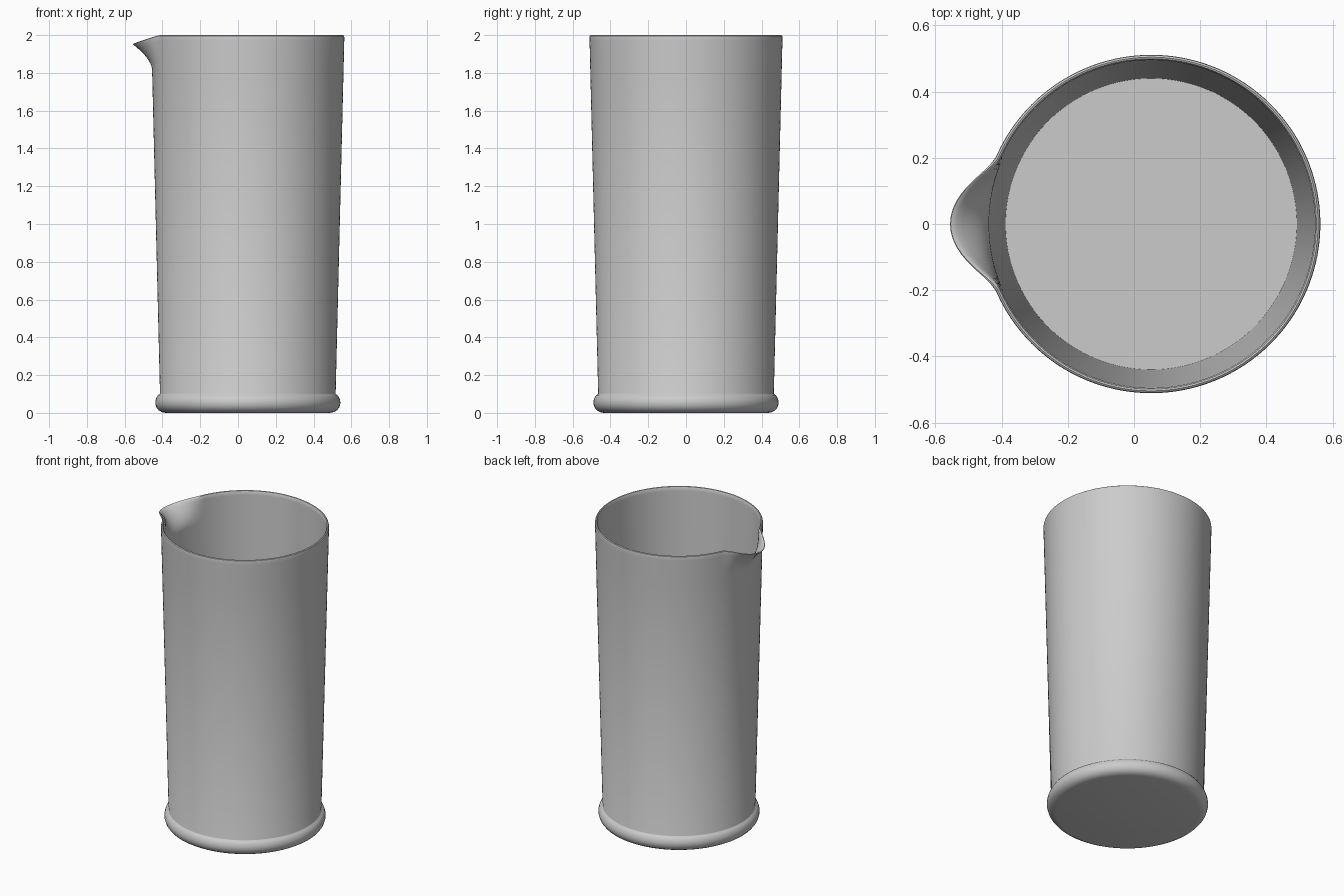
import bpy, bmesh, math

if "Cube" in bpy.data.objects:
    bpy.data.objects.remove(bpy.data.objects["Cube"])

SEGMENTS = 160
CENTRE_X = 0.052
SPOUT_BASE, TOP = 1.82, 2.0
SPOUT_HALF_ANGLE = math.radians(23.5)


def wall_rings(r_low, z_low, r_high, z_high, steps=9):
    """Straight tapering wall, with extra rings where the spout bends."""
    zs = [z_low] + [SPOUT_BASE + (z_high - SPOUT_BASE) * i / steps for i in range(steps + 1)]
    return [(r_low + (r_high - r_low) * (z - z_low) / (z_high - z_low), z) for z in zs]


def spout(angle, r, z):
    """Push the rim outward and slightly down around the -x direction."""
    off = abs(angle - math.pi)
    if z <= SPOUT_BASE or off >= SPOUT_HALF_ANGLE:
        return r, z
    w = (0.5 + 0.5 * math.cos(math.pi * off / SPOUT_HALF_ANGLE)) ** 0.8
    t = (z - SPOUT_BASE) / (TOP - SPOUT_BASE)
    return r + 0.102 * w * t ** 1.7, z - 0.045 * w * t


# Profile from underside centre, over the foot, wall and rim, to inner floor
foot = [(0.435, 0), (0.455, 0.004), (0.472, 0.014), (0.484, 0.029), (0.49, 0.048),
        (0.489, 0.066), (0.483, 0.083), (0.475, 0.094), (0.466, 0.1)]
outer = wall_rings(0.465, 0.102, 0.511, 1.988)
rim = [(0.5095, 1.996), (0.504, 2.0), (0.499, 1.998)]
inner = wall_rings(0.44, 0.08, 0.495, 1.99)[::-1]
profile = foot + outer + rim + inner

# Lathe the profile with the spout deformation
bm = bmesh.new()
rings = []
for r, z in profile:
    ring = []
    for i in range(SEGMENTS):
        a = 2 * math.pi * i / SEGMENTS
        rr, zz = spout(a, r, z)
        ring.append(bm.verts.new((CENTRE_X + rr * math.cos(a), rr * math.sin(a), zz)))
    rings.append(ring)
for lo, hi in zip(rings, rings[1:]):
    for i in range(SEGMENTS):
        j = (i + 1) % SEGMENTS
        bm.faces.new((lo[i], lo[j], hi[j], hi[i]))

# Underside and inner floor
bm.faces.new(rings[0][::-1])
bm.faces.new(rings[-1])
bmesh.ops.recalc_face_normals(bm, faces=bm.faces[:])

mesh = bpy.data.meshes.new("pouring_beaker")
bm.to_mesh(mesh)
bm.free()
beaker = bpy.data.objects.new("pouring_beaker", mesh)
bpy.context.collection.objects.link(beaker)
bpy.context.view_layer.objects.active = beaker
beaker.select_set(True)
bpy.ops.object.shade_smooth_by_angle(angle=math.radians(35))
